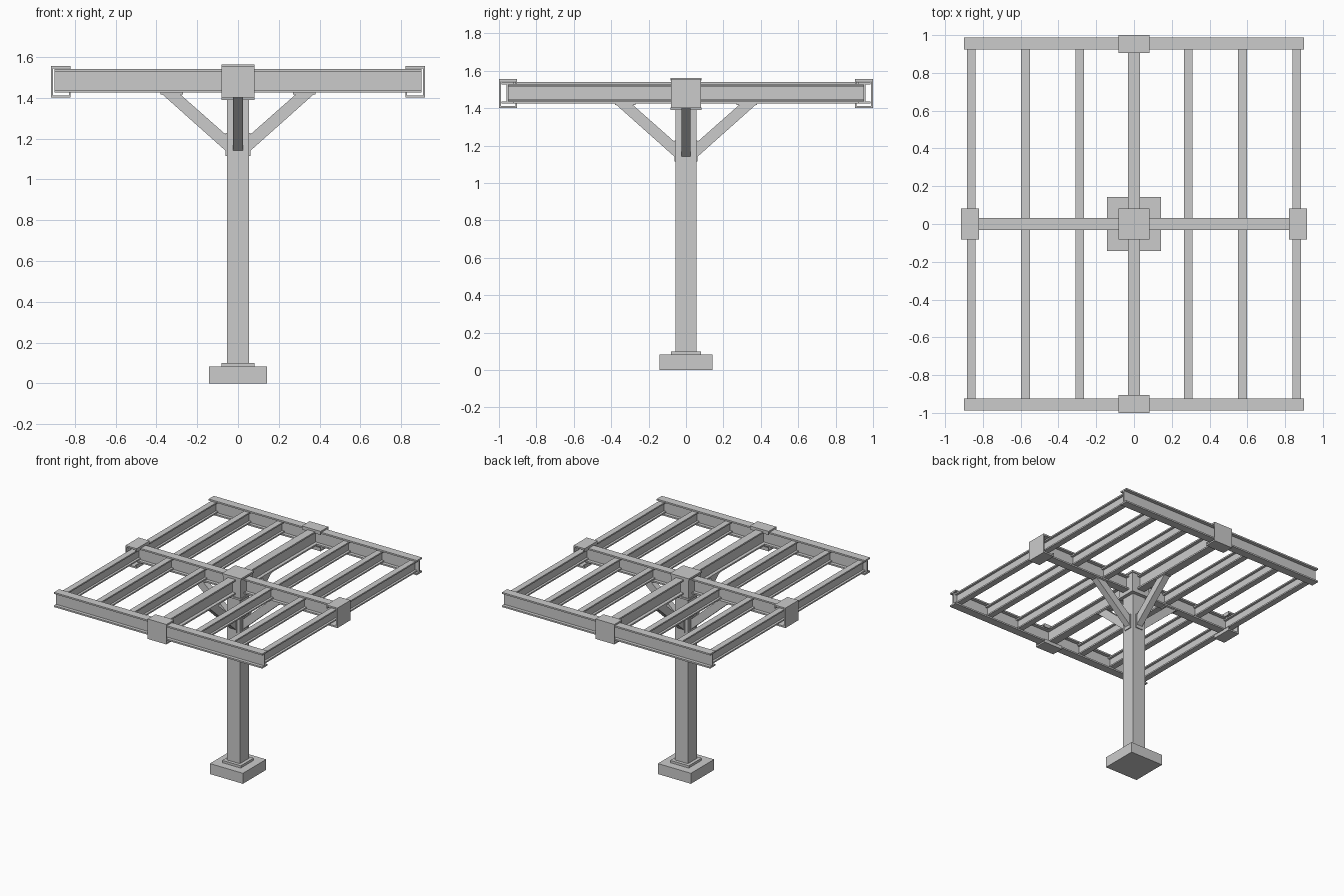
import bpy, math
from mathutils import Matrix, Vector

if "Cube" in bpy.data.objects:
    bpy.data.objects.remove(bpy.data.objects["Cube"])


def mesh_object(name, verts, faces):
    me = bpy.data.meshes.new(name)
    me.from_pydata(verts, [], faces)
    ob = bpy.data.objects.new(name, me)
    bpy.context.collection.objects.link(ob)
    return ob


def extrude(name, profile, length, matrix):
    """Extrude a closed 2D profile (local y, z) along local x, centred."""
    n = len(profile)
    verts = [matrix @ Vector((x, p[0], p[1])) for x in (-length / 2, length / 2) for p in profile]
    faces = [(i, (i + 1) % n, n + (i + 1) % n, n + i) for i in range(n)]
    faces += [tuple(reversed(range(n))), tuple(range(n, 2 * n))]
    return mesh_object(name, verts, faces)


def box(name, lo, hi):
    c = [(a + b) / 2 for a, b in zip(lo, hi)]
    hy, hz = (hi[1] - lo[1]) / 2, (hi[2] - lo[2]) / 2
    return extrude(name, [(-hy, -hz), (hy, -hz), (hy, hz), (-hy, hz)],
                   hi[0] - lo[0], Matrix.Translation(c))


def i_profile(width, height, web, flange):
    w, h, t, f = width / 2, height / 2, web / 2, height / 2 - flange
    return [(-w, -h), (w, -h), (w, -f), (t, -f), (t, f), (w, f),
            (w, h), (-w, h), (-w, f), (-t, f), (-t, -f), (-w, -f)]


def turn(angle):
    return Matrix.Rotation(angle, 4, 'Z')


ALONG_Y = turn(math.pi / 2)
beam = i_profile(0.064, 0.115, 0.012, 0.012)
purlin = i_profile(0.046, 0.087, 0.010, 0.011)
BEAM_Z, PURLIN_Z = 1.4825, 1.482

# footing, base plate and column
box("footing", (-.143, -.143, 0), (.143, .143, .082))
box("base_plate", (-.08, -.08, .082), (.08, .08, .1))
box("column", (-.055, -.055, .1), (.055, .055, 1.4))

# cap on the column where the main beams cross
box("cap_core", (-.076, -.076, 1.4), (.076, .076, 1.55))
box("cap_bottom_plate", (-.082, -.082, 1.39), (.082, .082, 1.404))
box("cap_top_plate", (-.082, -.082, 1.548), (.082, .082, 1.562))

# main beams and edge beams
for s in (-1, 1):
    extrude("main_beam_x", beam, .78, Matrix.Translation((s * .462, 0, BEAM_Z)))
    extrude("main_beam_y", beam, .875, Matrix.Translation((0, s * .5125, BEAM_Z)) @ ALONG_Y)
    extrude("edge_beam", beam, 1.8, Matrix.Translation((0, s * .955, BEAM_Z)))

# purlins: inner ones stop at the cross beam, outer ones run through
for sx in (-1, 1):
    extrude("outer_purlin", purlin, 1.9, Matrix.Translation((sx * .861, 0, PURLIN_Z)) @ ALONG_Y)
    for x in (.287, .574):
        for sy in (-1, 1):
            extrude("inner_purlin", purlin, .943,
                    Matrix.Translation((sx * x, sy * .478, PURLIN_Z)) @ ALONG_Y)

# wrap-around brackets at the beam ends: lipped channel profile
bracket = [(.048, .078), (-.048, .078), (-.048, .05), (-.04, .05), (-.04, .066),
           (.038, .066), (.038, -.066), (-.04, -.066), (-.04, -.05), (-.048, -.05),
           (-.048, -.078), (.048, -.078)]
for k, dist in enumerate((.868, .952, .868, .952)):
    extrude("end_bracket", bracket, .162,
            turn((k - 1) * math.pi / 2) @ Matrix.Translation((0, dist, 1.478)))

# diagonal braces with mounting plates, one per side of the column
brace = [(.055, 1.135), (.375, 1.42), (.287, 1.42), (.055, 1.215)]
for k in range(4):
    m = turn(k * math.pi / 2)
    side = [m @ Vector((x, y, z)) for y in (-.025, .025) for x, z in brace]
    mesh_object("brace", side, [(0, 1, 2, 3), (7, 6, 5, 4)] +
                [(i, i + 4, (i + 1) % 4 + 4, (i + 1) % 4) for i in range(4)])
    box("brace_column_plate", (.054, -.03, 1.115), (.062, .03, 1.228)).data.transform(m)
    box("brace_beam_plate", (.27, -.028, 1.417), (.38, .028, 1.426)).data.transform(m)

# consistent outward normals
import bmesh
for ob in bpy.context.collection.objects:
    bm = bmesh.new()
    bm.from_mesh(ob.data)
    bmesh.ops.recalc_face_normals(bm, faces=bm.faces)
    bm.to_mesh(ob.data)
    bm.free()
